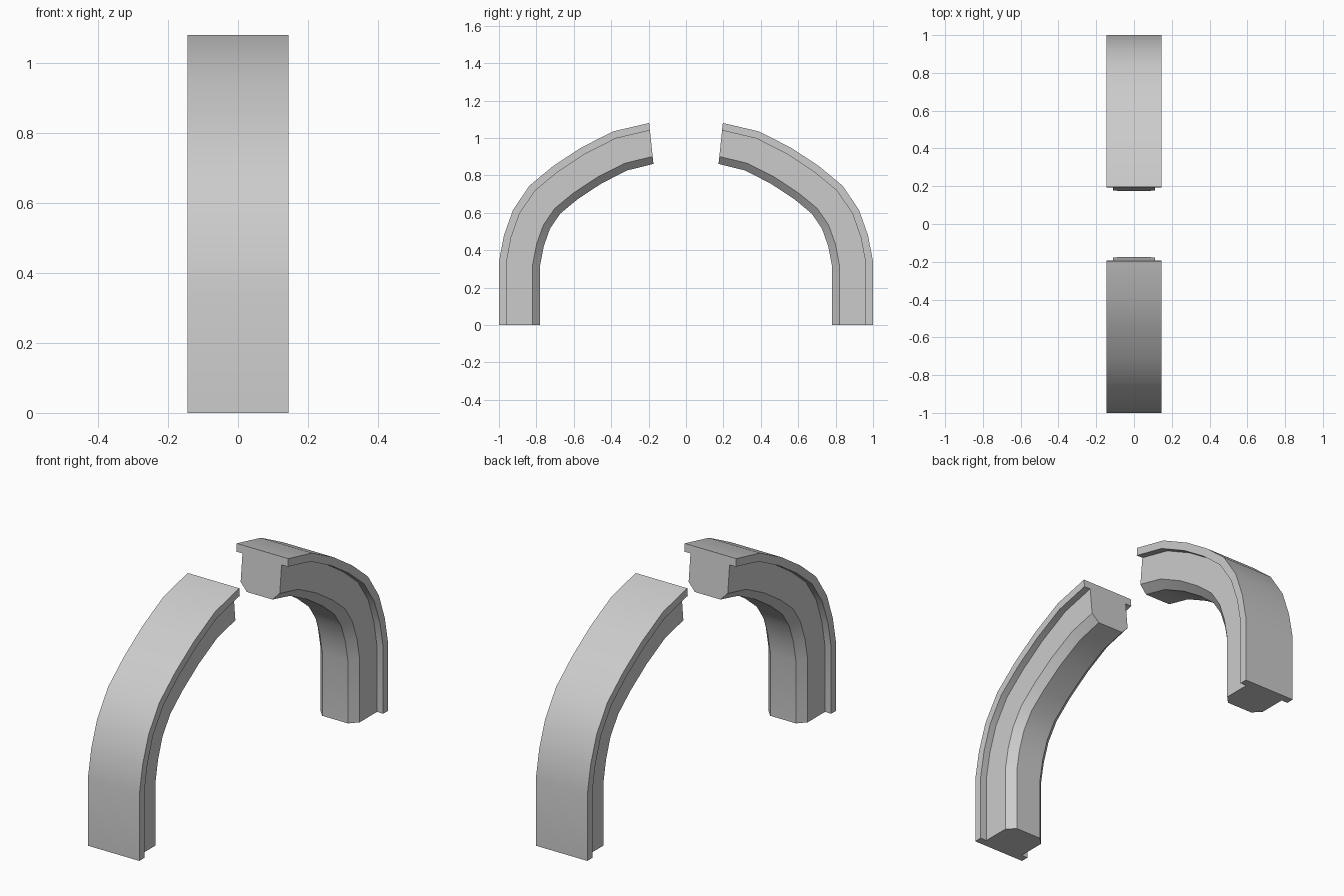
import bpy, bmesh, math
from mathutils import Vector

if "Cube" in bpy.data.objects:
    bpy.data.objects.remove(bpy.data.objects["Cube"])

# Outer edge of one half arch, as (y, z) from foot to tip
PATH = [Vector(p) for p in [(1.0, 0), (1.0, 0.34), (0.973, 0.48), (0.925, 0.615),
        (0.837, 0.745), (0.71, 0.85), (0.563, 0.947), (0.39, 1.035), (0.197, 1.08)]]
TIP_NORMAL = Vector((-0.023, -0.22)).normalized()

# Cross-section (x, depth): wide outer flange, narrower rib, chamfered inner edge
HALF = [(0.145, 0), (0.145, 0.04), (0.11, 0.04), (0.11, 0.18), (0.072, 0.22)]
PROFILE = HALF + [(-x, d) for x, d in reversed(HALF)]


def inward(i):
    """Mitred inward offset direction at a path point."""
    if i == 0:
        return Vector((-1, 0))
    if i == len(PATH) - 1:
        return TIP_NORMAL
    a = (PATH[i] - PATH[i - 1]).normalized()
    b = (PATH[i + 1] - PATH[i]).normalized()
    t = (a + b).normalized()
    return Vector((-abs(t.y), -abs(t.x))) / t.dot(a)


def half_arch(name, side):
    bm = bmesh.new()
    rings = []
    for i, p in enumerate(PATH):
        n = inward(i)
        rings.append([bm.verts.new((x, side * (p.x + n.x * d), p.y + n.y * d))
                      for x, d in PROFILE])
    count = len(PROFILE)
    for r, s in zip(rings, rings[1:]):
        for k in range(count):
            m = (k + 1) % count
            bm.faces.new((r[k], r[m], s[m], s[k]))
    # End caps
    bm.faces.new(rings[0])
    bm.faces.new(rings[-1])
    bmesh.ops.recalc_face_normals(bm, faces=bm.faces)
    mesh = bpy.data.meshes.new(name)
    bm.to_mesh(mesh)
    bm.free()
    obj = bpy.data.objects.new(name, mesh)
    bpy.context.collection.objects.link(obj)
    bpy.ops.object.select_all(action='DESELECT')
    obj.select_set(True)
    bpy.context.view_layer.objects.active = obj
    bpy.ops.object.shade_smooth_by_angle(angle=math.radians(30))


# Two mirrored halves with an open gap at the crown
half_arch("front_half_arch", -1)
half_arch("back_half_arch", 1)
